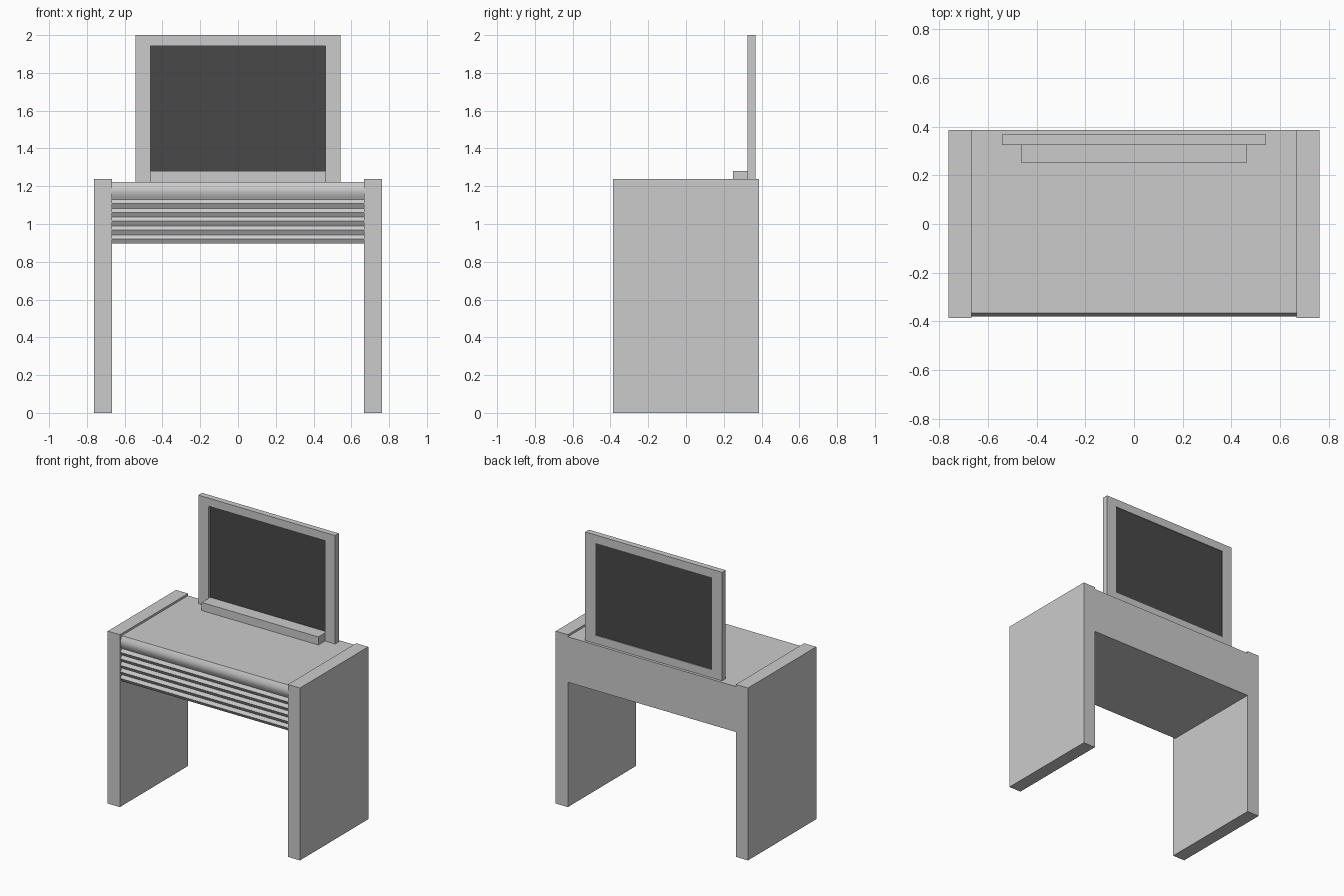
import bpy
import bmesh
import math

cube = bpy.data.objects.get("Cube")
if cube:
    bpy.data.objects.remove(cube, do_unlink=True)


def make_material(name, value):
    mat = bpy.data.materials.new(name)
    mat.use_nodes = True
    colour = (value, value, value, 1)
    mat.diffuse_color = colour
    mat.node_tree.nodes["Principled BSDF"].inputs["Base Color"].default_value = colour
    return mat


GREY = make_material("light_grey", 0.6)
DARK = make_material("dark_glass", 0.065)


def finish(name, bm, mat):
    bmesh.ops.recalc_face_normals(bm, faces=bm.faces)
    mesh = bpy.data.meshes.new(name)
    bm.to_mesh(mesh)
    bm.free()
    mesh.materials.append(mat)
    obj = bpy.data.objects.new(name, mesh)
    bpy.context.collection.objects.link(obj)
    return obj


def box(name, x, y, z, mat=GREY):
    """Box from (min, max) ranges on each axis."""
    bm = bmesh.new()
    bmesh.ops.create_cube(bm, size=1)
    for v in bm.verts:
        v.co = [(r[0] + r[1]) / 2 + c * (r[1] - r[0]) for r, c in zip((x, y, z), v.co)]
    return finish(name, bm, mat)


def extrude(bm, faces, offset):
    result = bmesh.ops.extrude_face_region(bm, geom=faces)
    moved = [g for g in result["geom"] if isinstance(g, bmesh.types.BMVert)]
    bmesh.ops.translate(bm, vec=offset, verts=moved)


INNER, OUTER = 0.667, 0.763      # side panel faces
DEPTH = 0.387                    # half depth
TOP, BOTTOM = 1.222, 0.896       # cabinet body heights

# Side panels
box("left_side_panel", (INNER, OUTER), (-DEPTH, DEPTH), (0, 1.237))
box("right_side_panel", (-OUTER, -INNER), (-DEPTH, DEPTH), (0, 1.237))

# Cabinet body: bulging upper edge above a ribbed front
valley, ridge = -0.366, -0.381
lip = 1.13
profile = [(DEPTH, BOTTOM), (DEPTH, TOP)]
steps = 12
for i in range(steps + 1):
    t = i / steps
    profile.append((valley + (ridge - valley) * math.sin(math.pi * t),
                    TOP + (lip - TOP) * t))
pitch = (lip - BOTTOM) / 5
for i in range(5):
    z = lip - i * pitch
    profile += [(ridge, z - pitch * 0.46), (valley, z - pitch)]

bm = bmesh.new()
face = bm.faces.new([bm.verts.new((-INNER, y, z)) for y, z in profile])
extrude(bm, [face], (2 * INNER, 0, 0))
body = finish("cabinet_body", bm, GREY)
bpy.ops.object.select_all(action="DESELECT")
body.select_set(True)
bpy.context.view_layer.objects.active = body
bpy.ops.object.shade_smooth_by_angle(angle=math.radians(30))

# Mirror frame: a rectangular ring given thickness
bm = bmesh.new()


def rectangle(half_width, low, high, y):
    corners = [(-half_width, low), (half_width, low), (half_width, high), (-half_width, high)]
    return [bm.verts.new((x, y, z)) for x, z in corners]


outer = rectangle(0.543, TOP, 2.0, 0.325)
inner = rectangle(0.463, 1.28, 1.942, 0.325)
ring = [bm.faces.new((outer[i], outer[(i + 1) % 4], inner[(i + 1) % 4], inner[i]))
        for i in range(4)]
extrude(bm, ring, (0, 0.042, 0))
finish("mirror_frame", bm, GREY)

# Mirror glass and the ledge in front of it
box("mirror_glass", (-0.463, 0.463), (0.346, 0.362), (1.28, 1.942), DARK)
box("mirror_ledge", (-0.463, 0.463), (0.25, 0.325), (TOP, 1.28))
